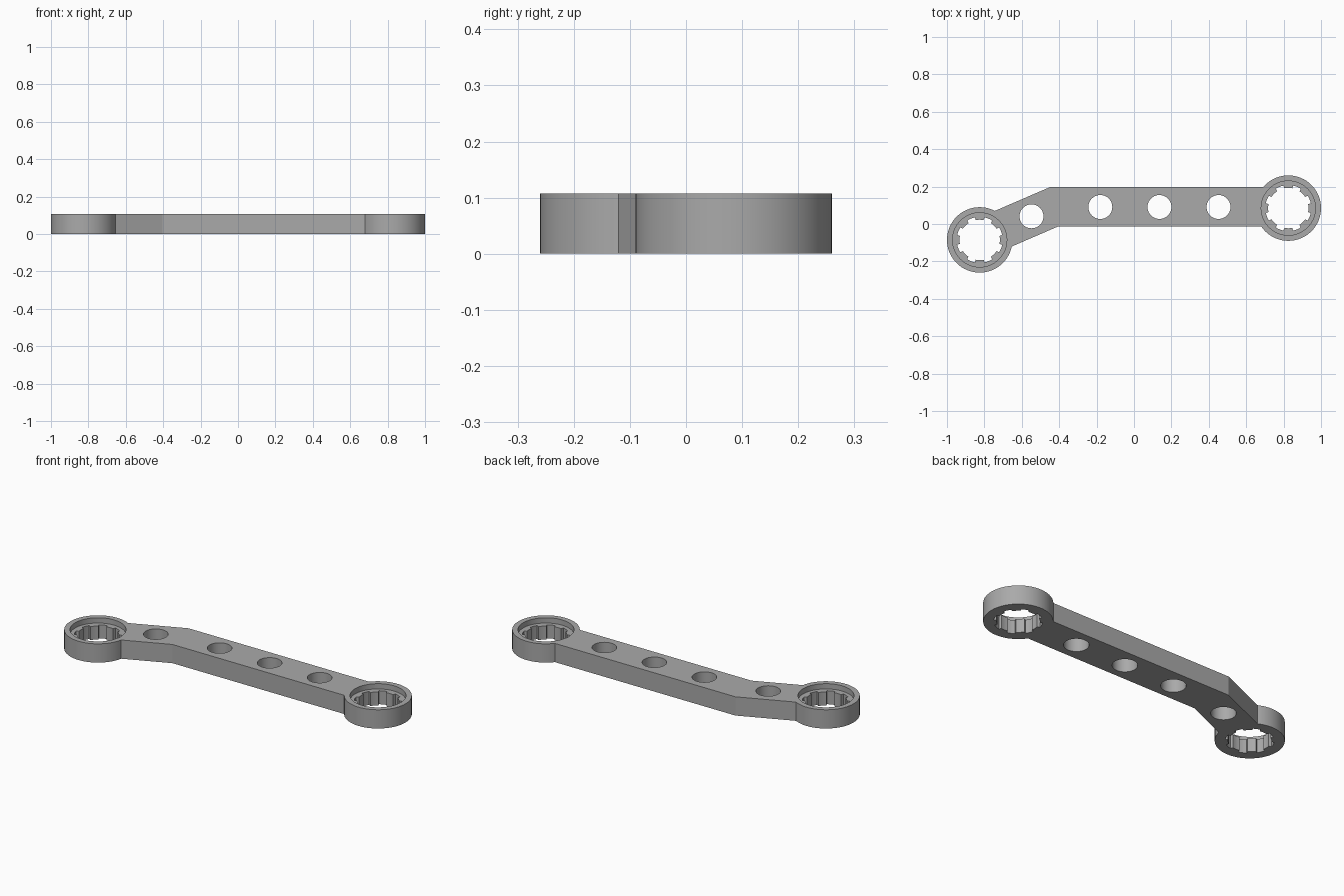
import bpy
import bmesh
from math import sin, cos, tau

if "Cube" in bpy.data.objects:
    bpy.data.objects.remove(bpy.data.objects["Cube"])

HEIGHT = 0.107
RECESS = 0.03
RING_CENTRES = [(-0.825, -0.085), (0.825, 0.085)]
BAR_HOLES = [(-0.548, 0.041), (-0.18, 0.091), (0.136, 0.091), (0.452, 0.091)]

grey = bpy.data.materials.new("mid_grey")
grey.use_nodes = True
grey.diffuse_color = (0.4, 0.4, 0.4, 1)
grey.node_tree.nodes["Principled BSDF"].inputs["Base Color"].default_value = (0.4, 0.4, 0.4, 1)


def prism(name, outline, z0, z1):
    """Extrude a flat outline between two heights."""
    bm = bmesh.new()
    face = bm.faces.new([bm.verts.new((x, y, z0)) for x, y in outline])
    top = bmesh.ops.extrude_face_region(bm, geom=[face])["geom"]
    bmesh.ops.translate(bm, vec=(0, 0, z1 - z0),
                        verts=[g for g in top if isinstance(g, bmesh.types.BMVert)])
    bmesh.ops.recalc_face_normals(bm, faces=bm.faces)
    mesh = bpy.data.meshes.new(name)
    bm.to_mesh(mesh)
    bm.free()
    mesh.materials.append(grey)
    obj = bpy.data.objects.new(name, mesh)
    bpy.context.collection.objects.link(obj)
    return obj


def circle(centre, radius, sides=64):
    return [(centre[0] + radius * cos(tau * i / sides),
             centre[1] + radius * sin(tau * i / sides)) for i in range(sides)]


def toothed(centre, outer, inner, teeth=8, steps=4):
    """Round outline with evenly spaced teeth pointing inwards."""
    points = []
    for i in range(teeth):
        for radius, start, width in ((inner, -0.25, 0.5), (outer, 0.27, 0.46)):
            for s in range(steps + 1):
                a = tau / teeth * (i + start + width * s / steps)
                points.append((centre[0] + radius * cos(a), centre[1] + radius * sin(a)))
    return points


def combine(target, tool, operation):
    """Apply a boolean and discard the tool."""
    bpy.context.view_layer.objects.active = target
    mod = target.modifiers.new(operation, "BOOLEAN")
    mod.operation, mod.object, mod.solver = operation, tool, "EXACT"
    bpy.ops.object.modifier_apply(modifier=mod.name)
    bpy.data.objects.remove(tool)


# Bent bar, its ends buried in the rings
arm = prism("bent_link_arm", [
    (-0.80, 0.046), (-0.45, 0.197), (0.80, 0.197),
    (0.80, -0.013), (-0.405, -0.013), (-0.72, -0.149)], 0, HEIGHT)

# End rings with a recessed rim and a toothed socket
for c in RING_CENTRES:
    combine(arm, prism("end_ring", circle(c, 0.175), 0, HEIGHT), "UNION")
for c in RING_CENTRES:
    combine(arm, prism("rim_recess", circle(c, 0.145), HEIGHT - RECESS, HEIGHT + 0.1), "DIFFERENCE")
    combine(arm, prism("toothed_socket", toothed(c, 0.123, 0.108), -0.1, HEIGHT + 0.1), "DIFFERENCE")

# Round holes along the bar
for c in BAR_HOLES:
    combine(arm, prism("bar_hole", circle(c, 0.064, 40), -0.1, HEIGHT + 0.1), "DIFFERENCE")

# Smooth round walls, crisp edges
bpy.ops.object.select_all(action="DESELECT")
arm.select_set(True)
bpy.context.view_layer.objects.active = arm
bpy.ops.object.shade_smooth_by_angle(angle=0.35)
